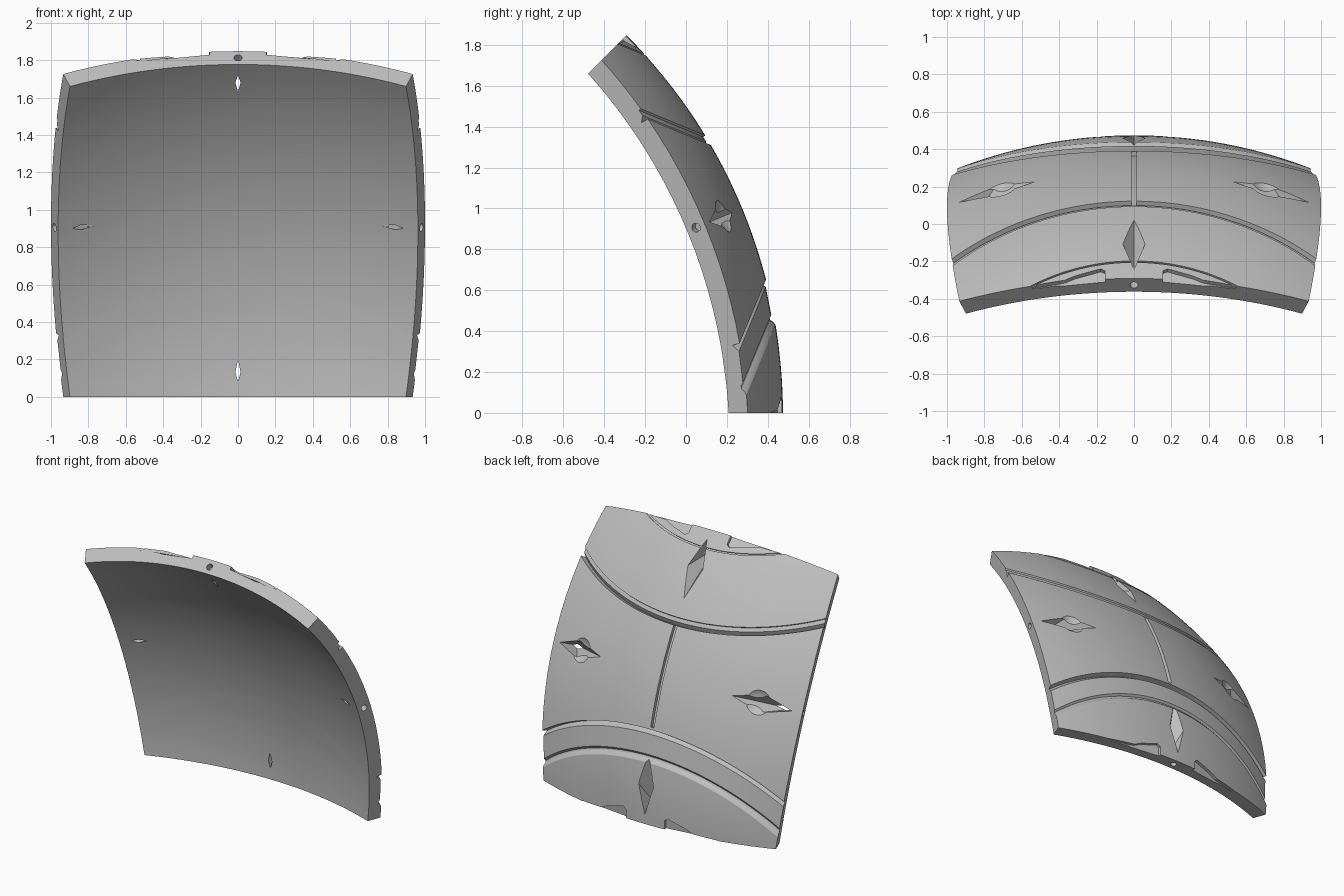
import bpy, bmesh
from math import radians, degrees, sin, cos, tan, atan, atan2, acos, sqrt, pi
from mathutils import Vector, Matrix

if "Cube" in bpy.data.objects:
    bpy.data.objects.remove(bpy.data.objects["Cube"])

HALF = radians(22.5)               # the panel spans 45 degrees each way
OUTER = 1 / sin(HALF)
INNER = OUTER - 0.1
CENTRE = Vector((0, -2.139, 0))
OUT = Vector((0, cos(HALF), sin(HALF)))
SIDE = Vector((1, 0, 0))
UP = Vector((0, -sin(HALF), cos(HALF)))


def ray(a, b):
    """Unit direction at a degrees sideways and b degrees up."""
    return (OUT + tan(radians(a)) * SIDE + tan(radians(b)) * UP).normalized()


def place(direction, radius):
    return CENTRE + direction * radius


def circle_height(a, phi):
    """Height angle in column a where the circle phi about the upper corner axis passes."""
    k = sqrt((cos(a) ** 2 + 1) / 2)
    return atan2(1, cos(a)) - acos(cos(radians(phi)) / k)


def finish(bm, name):
    bmesh.ops.recalc_face_normals(bm, faces=bm.faces)
    mesh = bpy.data.meshes.new(name)
    bm.to_mesh(mesh)
    bm.free()
    obj = bpy.data.objects.new(name, mesh)
    bpy.context.collection.objects.link(obj)
    return obj


def loft(bm, rings, closed=False):
    """Skin a row of closed sections."""
    rings = [[bm.verts.new(p) for p in ring] for ring in rings]
    count = len(rings[0])
    pairs = list(zip(rings, rings[1:]))
    if closed:
        pairs.append((rings[-1], rings[0]))
    else:
        bm.faces.new(rings[0])
        bm.faces.new(rings[-1])
    for r, s in pairs:
        for i in range(count):
            j = (i + 1) % count
            bm.faces.new((r[i], r[j], s[j], s[i]))


# Seam profiles as (circle angle, depth), from the edge towards the middle
UPPER_SEAM = [(36.2, 0), (36.25, .012), (36.85, .012), (37.35, .04), (37.42, 0)]
LOWER_SEAM = [(32.0, 0), (32.3, .008), (32.6, .022), (32.85, .025), (33.15, .012),
              (36.2, .01), (36.85, .04), (36.95, 0)]


def spread(first, last, steps):
    return [(first + (last - first) * i / steps, 0) for i in range(1, steps)]


def section(a):
    edge = atan(tan(HALF) * cos(a))
    top = [(circle_height(a, p), d) for p, d in UPPER_SEAM]
    low = [(-circle_height(a, p), d) for p, d in reversed(LOWER_SEAM)]
    line = [(edge, 0)] + spread(edge, top[0][0], 9) + top
    line += spread(top[-1][0], low[0][0], 12) + low
    line += spread(low[-1][0], -edge, 7) + [(-edge, 0)]
    column = cos(a) * OUT + sin(a) * SIDE
    rays = [(cos(b) * column + sin(b) * UP, d) for b, d in line]
    return ([place(r, OUTER - d) for r, d in rays]
            + [place(r, INNER) for r, d in reversed(rays)])


# Curved panel with its two stepped seams
COLUMNS = 48
bm = bmesh.new()
loft(bm, [section(HALF * (2 * i / COLUMNS - 1)) for i in range(COLUMNS + 1)])
panel = finish(bm, "curved_panel")

# Shallow cuts: middle seam, arc line and side dishes
bm = bmesh.new()
heights = [-7.7 + 15.4 * i / 14 for i in range(15)]
loft(bm, [[place(ray(a, b), r) for a, r in
           ((-.3, OUTER - .025), (.3, OUTER - .025), (.3, OUTER + .02), (-.3, OUTER + .02))]
          for b in heights])

axis = (OUT + UP).normalized()
other = (UP - OUT).normalized()
arc = []
for i in range(160):
    turn = 2 * pi * i / 160
    spoke = cos(turn) * other + sin(turn) * SIDE
    arc.append([place(cos(radians(p)) * axis + sin(radians(p)) * spoke, r) for p, r in
                ((25.25, OUTER - .01), (25.5, OUTER - .01),
                 (25.5, OUTER + .02), (25.25, OUTER + .02))])
loft(bm, arc, closed=True)

for side in (-1, 1):
    bmesh.ops.create_uvsphere(bm, u_segments=48, v_segments=32, radius=.135,
                              matrix=Matrix.Translation(place(ray(side * 15.8, 0), OUTER + .105)))
shallow_cutter = finish(bm, "shallow_cutter")

# Deep cuts: kite slots, edge holes and edge pockets
bm = bmesh.new()
for c, s in ((1, 0), (0, 1), (-1, 0), (0, -1)):
    def turned(along, across):
        return ray(c * along - s * across, s * along + c * across)
    kite = [bm.verts.new(place(turned(*p), OUTER + .01)) for p in
            ((11.2, 0), (16.2, 1.45), (21, 0), (16.2, -1.45))]
    tip = bm.verts.new(place(turned(20.5, 0), OUTER - .13))
    bm.faces.new(kite)
    for i in range(4):
        bm.faces.new((kite[i], kite[(i + 1) % 4], tip))
    edge_ray = turned(22.5, 0)
    along = (turned(22.6, 0) - turned(22.4, 0)).normalized()
    turn = along.to_track_quat('Z', 'Y').to_matrix().to_4x4()
    bmesh.ops.create_cone(bm, cap_ends=True, segments=24, radius1=.022, radius2=.022, depth=.1,
                          matrix=Matrix.Translation(place(edge_ray, OUTER - .05)) @ turn)

POCKET = [(3.65, 23.5), (3.65, 21.1), (4.2, 20.75), (7.45, 21.65), (8.8, 22.2),
          (13, 22.45), (13, 23.5)]
for sx in (-1, 1):
    for sy in (-1, 1):
        loft(bm, [[place(ray(sx * a, sy * b), r) for a, b in POCKET]
                  for r in (OUTER - .022, OUTER + .03)])
deep_cutter = finish(bm, "deep_cutter")

# Carve the panel and drop the cutters
for cutter in (shallow_cutter, deep_cutter):
    cutter.hide_render = True
    mod = panel.modifiers.new(cutter.name, 'BOOLEAN')
    mod.operation = 'DIFFERENCE'
    mod.solver = 'EXACT'
    mod.object = cutter
bpy.context.view_layer.update()
carved = bpy.data.meshes.new_from_object(
    panel.evaluated_get(bpy.context.evaluated_depsgraph_get()))
panel.modifiers.clear()
panel.data = carved
for cutter in (shallow_cutter, deep_cutter):
    bpy.data.objects.remove(cutter)

# Plain grey finish
grey = bpy.data.materials.new("plain_grey")
grey.use_nodes = True
colour = (.52, .52, .52, 1)
grey.diffuse_color = colour
grey.node_tree.nodes["Principled BSDF"].inputs["Base Color"].default_value = colour
panel.data.materials.clear()
panel.data.materials.append(grey)

bpy.ops.object.select_all(action='DESELECT')
panel.select_set(True)
bpy.context.view_layer.objects.active = panel
bpy.ops.object.shade_smooth_by_angle(angle=radians(20))
